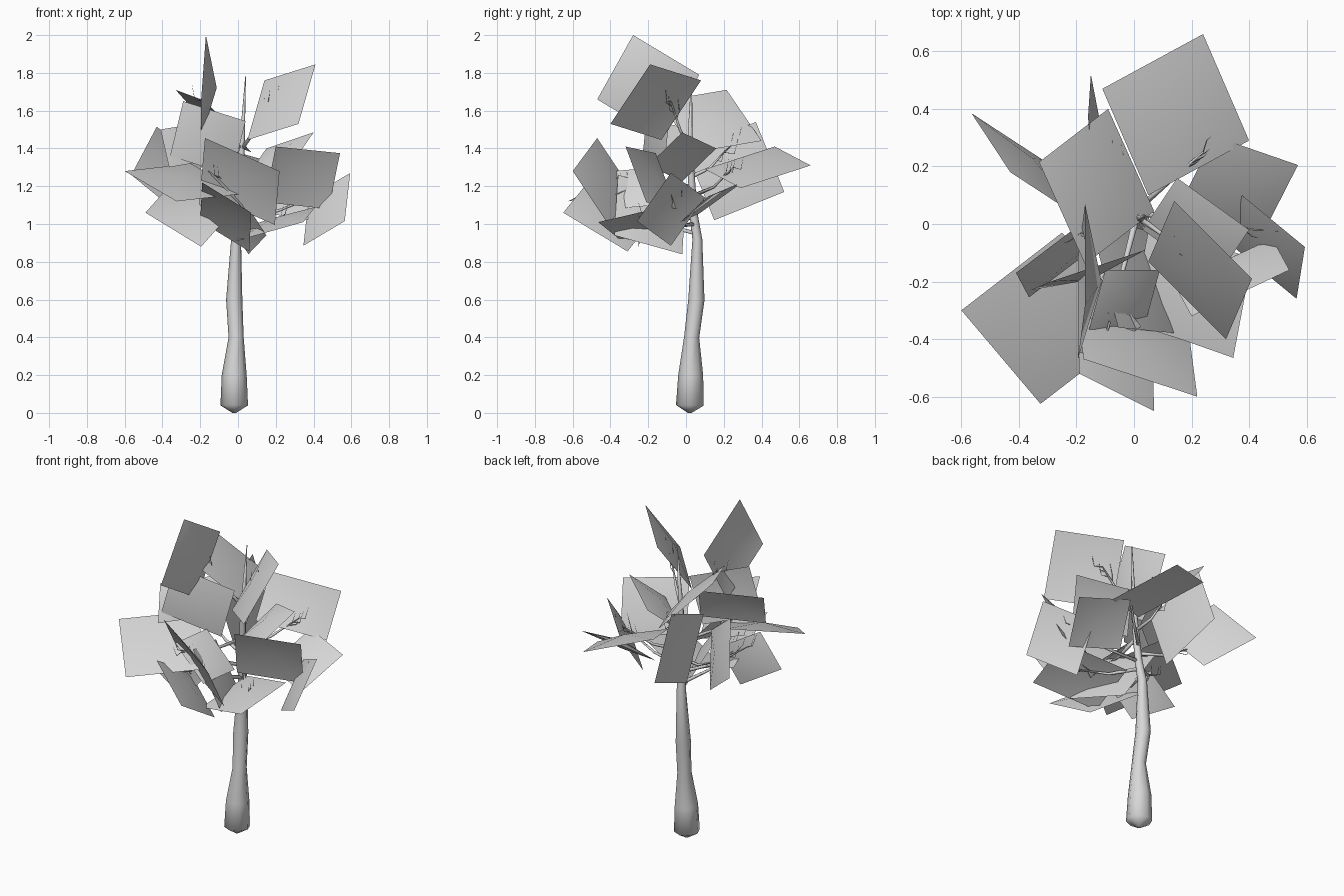
import bpy, bmesh, math, random
from mathutils import Vector

random.seed(4)
if "Cube" in bpy.data.objects:
    bpy.data.objects.remove(bpy.data.objects["Cube"])

GREY = (0.68, 0.68, 0.68, 1)
mat = bpy.data.materials.new("plain grey")
mat.use_nodes = True
mat.diffuse_color = GREY
mat.node_tree.nodes["Principled BSDF"].inputs["Base Color"].default_value = GREY


def finish(name, bm):
    mesh = bpy.data.meshes.new(name)
    for f in bm.faces:
        f.smooth = True
    bm.to_mesh(mesh)
    bm.free()
    obj = bpy.data.objects.new(name, mesh)
    bpy.context.collection.objects.link(obj)
    mesh.materials.append(mat)


def tube(bm, path, radii, sides):
    """Skin rings of the given radii along a path and close both ends."""
    path = [Vector(p) for p in path]
    rings = []
    for i, p in enumerate(path):
        d = path[min(i + 1, len(path) - 1)] - path[max(i - 1, 0)]
        rot = Vector((0, 0, 1)).rotation_difference(d)
        angles = [math.tau * k / sides for k in range(sides)]
        rings.append([bm.verts.new(p + rot @ Vector((math.cos(a), math.sin(a), 0)) * radii[i])
                      for a in angles])
    for lo, hi in zip(rings, rings[1:]):
        for k in range(sides):
            n = (k + 1) % sides
            bm.faces.new((lo[k], lo[n], hi[n], hi[k]))
    bm.faces.new(rings[0][::-1])
    bm.faces.new(rings[-1])


# Trunk: pointed foot, gentle bends, thin leader at the top
bm = bmesh.new()
tube(bm, [(-.02, .02, 0), (-.02, .02, .04), (-.02, .025, .2), (-.01, .03, .4),
          (-.02, .055, .6), (-.01, .06, .92), (.0, .04, 1.05), (.02, .02, 1.4), (.04, .03, 1.78)],
     [.01, .073, .066, .04, .043, .026, .022, .015, .002], 8)
finish("trunk", bm)


# Branches: each bends outward and up, then splits into fine twigs
def branch(name, start, end):
    bm = bmesh.new()
    a, b = Vector(start), Vector(end)
    mid = a.lerp(b, .5) - Vector((0, 0, .03))
    tube(bm, [a, mid, b], [.012, .008, .003], 5)
    for t in range(4):
        root = mid.lerp(b, .4 + .2 * t)
        out = (b - a).normalized() * .06
        jitter = Vector([random.uniform(-.03, .03) for _ in range(3)])
        knee = root + out * .6 + jitter
        tube(bm, [root, knee, knee + out * .4 + Vector((0, 0, .06))], [.0025, .002, .0005], 3)
    finish(name, bm)


for i, (s, e) in enumerate([
        ((0, .05, .95), (-.17, -.3, 1.1)), ((0, .05, 1.0), (.22, -.22, 1.03)),
        ((0, .04, 1.05), (.42, -.02, 1.15)), ((0, .04, 1.15), (.24, .25, 1.3)),
        ((0, .04, 1.1), (-.3, .15, 1.2)), ((.01, .03, 1.2), (-.1, -.4, 1.25)),
        ((.01, .03, 1.25), (-.05, .22, 1.4)), ((.02, .02, 1.4), (.16, -.08, 1.65)),
        ((.02, .02, 1.4), (-.18, -.03, 1.65)), ((0, .05, 1.02), (-.3, -.18, 1.17))]):
    branch(f"branch_{i + 1}", s, e)


# Leaf cards: three corners give a parallelogram, the centre bulges upward
def leaf_card(name, corner, side_a, side_b, bulge=.035):
    c, a, b = Vector(corner), Vector(side_a), Vector(side_b)
    bm = bmesh.new()
    face = bm.faces.new([bm.verts.new(p) for p in (a, c, b, a + b - c)])
    face.normal_update()
    push = face.normal * math.copysign(bulge, bulge * face.normal.z)
    centre = bmesh.ops.poke(bm, faces=[face])["verts"][0]
    centre.co += push
    finish(name, bm)


leaf_card("leaf_back", (.24, .66, 1.31), (-.11, .47, 1.41), (.40, .29, 1.19))
leaf_card("leaf_top_rear", (-.33, .215, 1.71), (-.09, .40, 1.44), (-.17, -.14, 1.65))
leaf_card("leaf_crown_right", (-.17, -.28, 2.0), (-.17, .07, 1.79), (-.195, -.47, 1.66), -.07)
leaf_card("leaf_crown_left", (.41, -.19, 1.845), (.14, .08, 1.76), (.32, -.40, 1.53))
leaf_card("leaf_right_rear", (-.565, .385, 1.26), (-.43, .18, 1.515), (-.32, .225, 1.06))
leaf_card("leaf_right_low", (-.49, -.23, 1.06), (-.195, -.25, .88), (-.33, -.25, 1.24))
leaf_card("leaf_back_upright", (-.15, .52, 1.17), (-.11, .15, 1.02), (-.16, .37, 1.54))
leaf_card("leaf_back_left", (.57, .205, 1.18), (.28, .305, 1.225), (.45, -.03, 1.01))
leaf_card("leaf_far_left", (.594, -.08, 1.27), (.375, .10, 1.14), (.565, -.26, 1.015))
leaf_card("leaf_left", (.40, -.02, 1.485), (.15, .16, 1.40), (.28, -.20, 1.31))
leaf_card("leaf_left_low", (.345, -.465, 1.01), (.41, -.12, 1.09), (-.01, -.34, .91))
leaf_card("leaf_front", (-.175, -.47, 1.455), (.22, -.60, 1.28), (-.2, -.28, 1.17))
leaf_card("leaf_front_low", (.07, -.65, 1.06), (.06, -.31, .855), (-.19, -.52, 1.22))
leaf_card("leaf_front_right", (-.6, -.30, 1.28), (-.325, -.625, 1.12), (-.25, -.03, 1.32))
leaf_card("leaf_middle", (-.29, -.20, 1.65), (.04, -.09, 1.545), (-.36, -.23, 1.36))
leaf_card("leaf_inner_right", (-.41, -.17, 1.5), (-.12, .05, 1.55), (-.365, -.255, 1.3))
leaf_card("leaf_inner_front", (-.16, -.38, 1.28), (-.10, -.16, 1.3), (.03, -.38, 1.08))
leaf_card("leaf_inner_low", (.055, -.02, .84), (-.15, 0, 1.16), (.15, -.38, .94))
leaf_card("leaf_front_left", (.54, -.16, 1.375), (.2, -.32, 1.41), (.48, -.05, 1.08))
